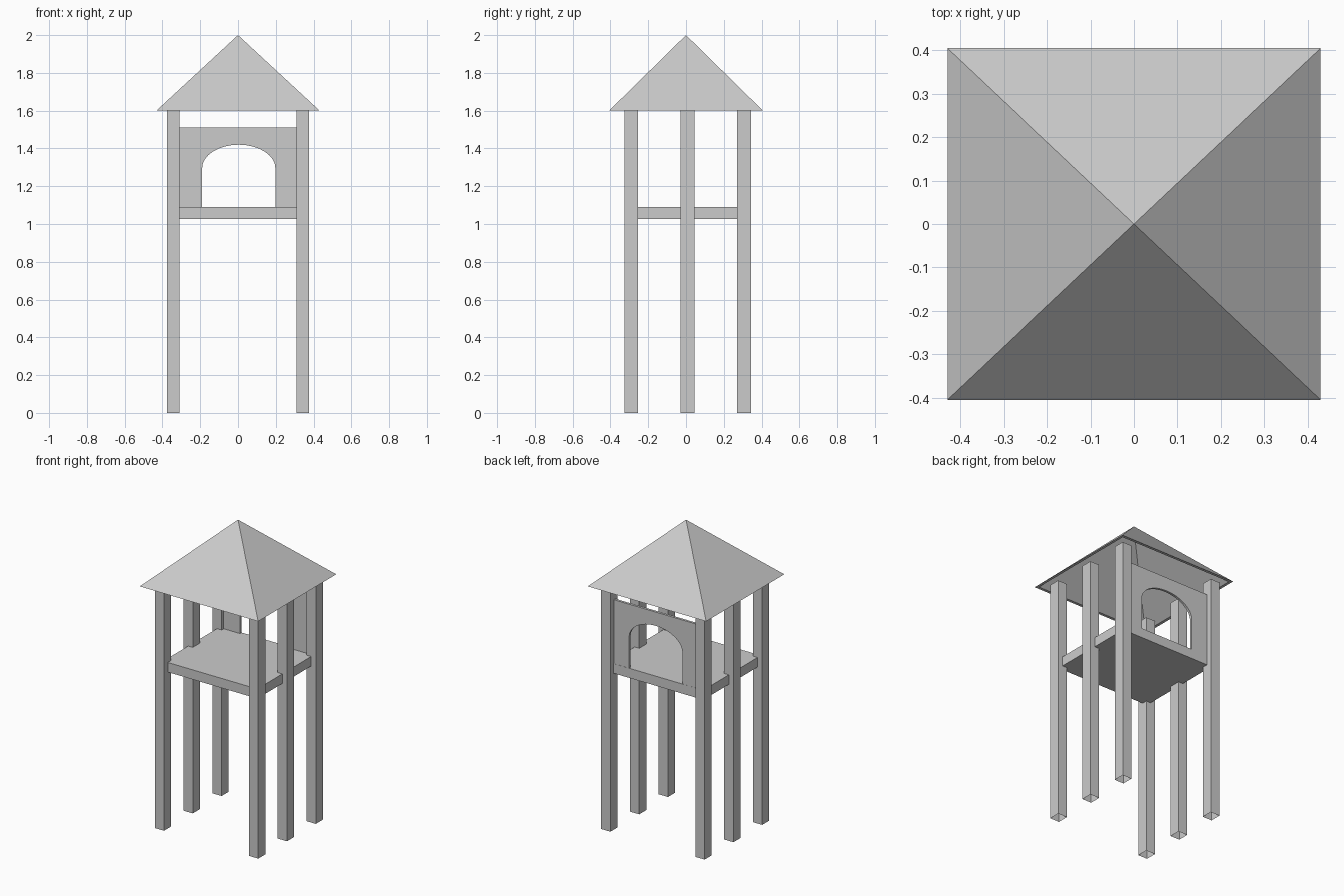
import bpy
import bmesh
from math import cos, sin, pi

cube = bpy.data.objects.get("Cube")
if cube:
    bpy.data.objects.remove(cube, do_unlink=True)

grey = bpy.data.materials.new("plain_grey")
grey.use_nodes = True
colour = (0.6, 0.6, 0.6, 1)
grey.diffuse_color = colour
grey.node_tree.nodes["Principled BSDF"].inputs["Base Color"].default_value = colour


def finish(name, bm):
    bmesh.ops.recalc_face_normals(bm, faces=bm.faces)
    mesh = bpy.data.meshes.new(name)
    bm.to_mesh(mesh)
    bm.free()
    mesh.materials.append(grey)
    obj = bpy.data.objects.new(name, mesh)
    bpy.context.collection.objects.link(obj)
    return obj


def box(name, low, high, open_ends=False):
    bm = bmesh.new()
    bmesh.ops.create_cube(bm, size=1)
    for v in bm.verts:
        v.co = [(a + b) / 2 + c * (b - a) for a, b, c in zip(low, high, v.co)]
    if open_ends:
        bm.normal_update()
        ends = [f for f in bm.faces if abs(f.normal.z) > 0.9]
        bmesh.ops.delete(bm, geom=ends, context="FACES_ONLY")
    return finish(name, bm)


# Six hollow posts, three along each side
HALF = 0.0365
for side, x in (("right", -0.342), ("left", 0.342)):
    for place, y in (("front", -0.29), ("middle", 0.008), ("back", 0.307)):
        box(f"{place}_{side}_post", (x - HALF + 0.003, y - HALF, 0),
            (x + HALF - 0.003, y + HALF, 1.602), open_ends=True)

# Platform running into the posts
box("platform", (-0.342, -0.288, 1.027), (0.342, 0.309, 1.09))

# Back panel with an arched opening
outline = [(-0.31, 1.09), (-0.31, 1.51), (0.31, 1.51), (0.31, 1.09), (0.198, 1.09)]
STEPS = 16
for i in range(STEPS + 1):
    a = pi * i / STEPS
    outline.append((0.004 + 0.194 * cos(a), 1.295 + 0.125 * sin(a)))
outline.append((-0.19, 1.09))
bm = bmesh.new()
face = bm.faces.new([bm.verts.new((x, 0.292, z)) for x, z in outline])
extruded = bmesh.ops.extrude_face_region(bm, geom=[face])["geom"]
bmesh.ops.translate(bm, vec=(0, 0.016, 0),
                    verts=[g for g in extruded if isinstance(g, bmesh.types.BMVert)])
finish("arched_panel", bm)

# Hollow pyramid roof with a thin rim
bm = bmesh.new()
rings = []
for inset in (0, 0.018):
    x, y = 0.43 - inset, 0.405 - inset
    apex = bm.verts.new((0, 0, 2 - inset))
    ring = [bm.verts.new((x * sx, y * sy, 1.602))
            for sx, sy in ((-1, -1), (1, -1), (1, 1), (-1, 1))]
    for i in range(4):
        bm.faces.new((ring[i], ring[(i + 1) % 4], apex))
    rings.append(ring)
outer, inner = rings
for i in range(4):
    j = (i + 1) % 4
    bm.faces.new((outer[i], outer[j], inner[j], inner[i]))
finish("pyramid_roof", bm)
